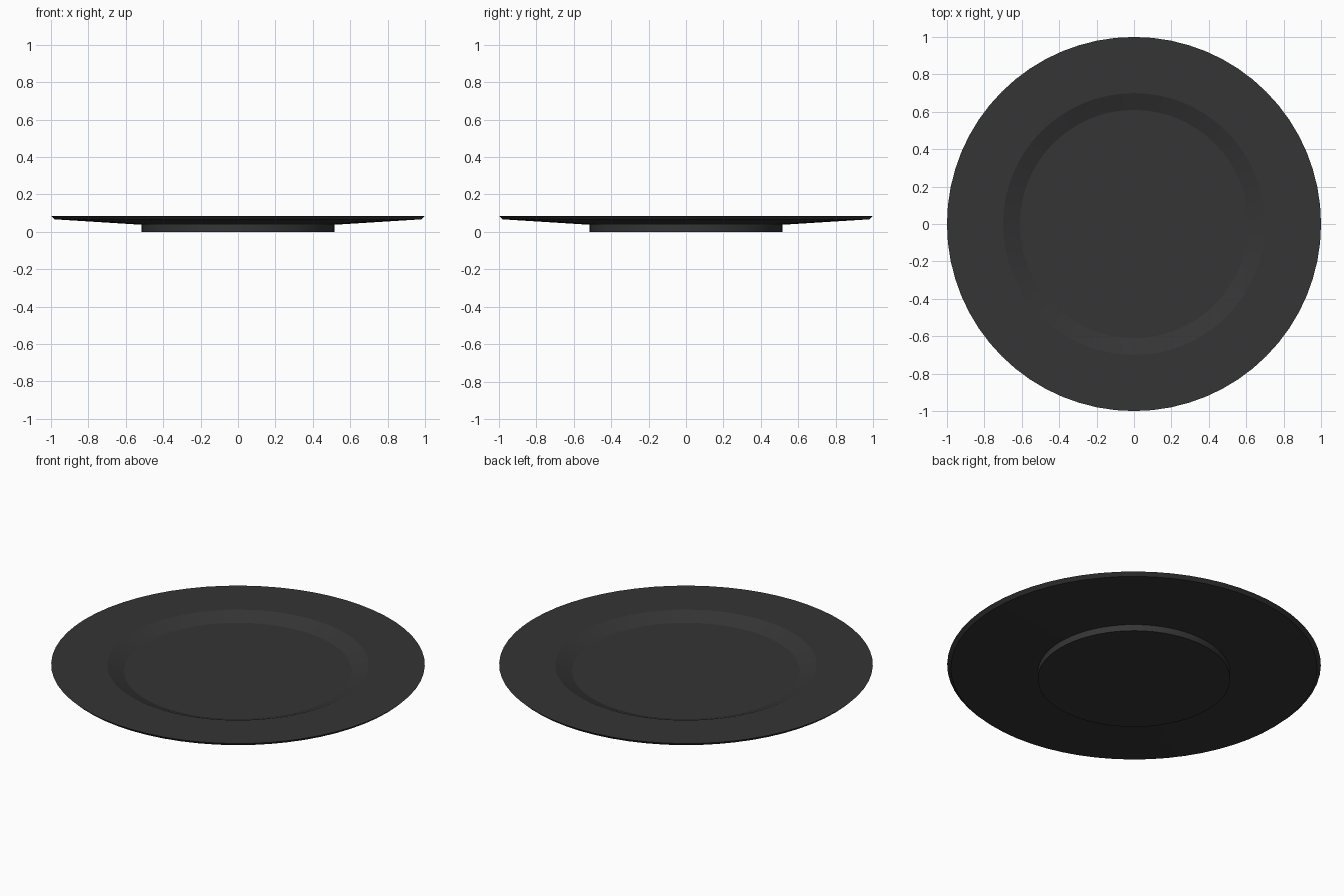
import bpy, bmesh, math

if "Cube" in bpy.data.objects:
    bpy.data.objects.remove(bpy.data.objects["Cube"])

# plate cross-section (radius, height): underside foot, outer rim, well
profile = [(0, 0), (0.515, 0), (0.515, 0.038), (0.98, 0.067), (1.0, 0.086),
           (0.70, 0.084), (0.61, 0.048), (0, 0.048)]

bm = bmesh.new()
verts = [bm.verts.new((r, 0, z)) for r, z in profile]
edges = [bm.edges.new(pair) for pair in zip(verts, verts[1:])]
bmesh.ops.spin(bm, geom=verts + edges, cent=(0, 0, 0), axis=(0, 0, 1),
               angle=2 * math.pi, steps=64, use_merge=True)
bmesh.ops.remove_doubles(bm, verts=bm.verts, dist=1e-4)
bmesh.ops.recalc_face_normals(bm, faces=bm.faces)

mesh = bpy.data.meshes.new("plate")
bm.to_mesh(mesh)
bm.free()
plate = bpy.data.objects.new("plate", mesh)
bpy.context.collection.objects.link(plate)

# dark charcoal glaze
mat = bpy.data.materials.new("charcoal")
mat.diffuse_color = (0.035, 0.035, 0.035, 1)
mat.use_nodes = True
mat.node_tree.nodes["Principled BSDF"].inputs["Base Color"].default_value = mat.diffuse_color
mesh.materials.append(mat)

# smooth around the plate, crisp at the profile corners
bpy.context.view_layer.objects.active = plate
plate.select_set(True)
bpy.ops.object.shade_smooth_by_angle(angle=math.radians(15))
